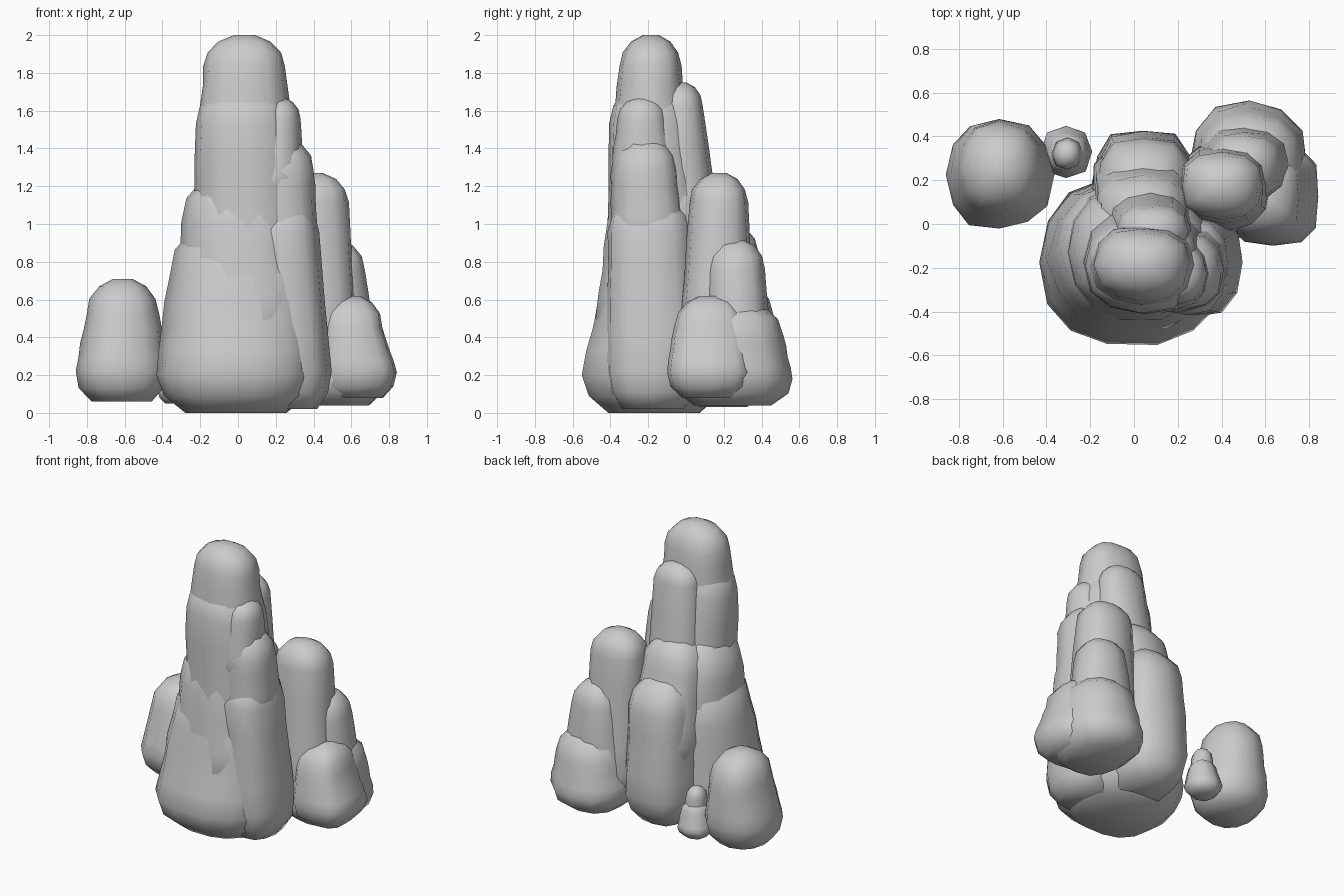
import bpy
import bmesh
import math
import random
from mathutils import Vector

cube = bpy.data.objects.get("Cube")
if cube:
    bpy.data.objects.remove(cube, do_unlink=True)

random.seed(7)


def superellipse(angle, squareness):
    """Point on a rounded square of unit half-width."""
    cosine, sine = math.cos(angle), math.sin(angle)
    return Vector((
        math.copysign(abs(cosine) ** squareness, cosine),
        math.copysign(abs(sine) ** squareness, sine),
    ))


def rock_levels(foot, head, bottom, top):
    """Yield height, bounds and scale: tucked foot, tapering body, domed crown."""
    height = top - bottom
    head_width = min(head[1] - head[0], head[3] - head[2])
    foot_height = min(height / 4, 0.2)
    crown_height = min(height / 3, head_width / 2)
    foot_top = bottom + foot_height
    crown_base = top - crown_height

    tuck = math.radians(50)
    for step in range(2):
        angle = tuck * (1 - step / 2)
        rise = 1 - math.sin(angle) / math.sin(tuck)
        yield bottom + foot_height * rise, foot, math.cos(angle)

    spans = 4
    for step in range(spans + 1):
        blend = step / spans
        bounds = [low + (high - low) * blend for low, high in zip(foot, head)]
        yield foot_top + (crown_base - foot_top) * blend, bounds, 1

    dome = math.radians(75)
    for step in range(1, 4):
        angle = dome * step / 3
        rise = math.sin(angle) / math.sin(dome)
        yield crown_base + crown_height * rise, head, math.cos(angle)


def rock(name, foot, head, bottom, top, sides=12, squareness=0.85):
    """Loft a weathered chunk; bounds are x_min, x_max, y_min, y_max."""
    bm = bmesh.new()
    flutes = [random.uniform(0.96, 1.02) for side in range(sides)]
    rings = []
    for z, bounds, scale in rock_levels(foot, head, bottom, top):
        x_min, x_max, y_min, y_max = bounds
        ring = []
        for side, flute in enumerate(flutes):
            wear = scale * flute * random.uniform(0.98, 1.02)
            offset = superellipse(math.tau * side / sides, squareness) * wear / 2
            x = (x_min + x_max) / 2 + (x_max - x_min) * offset.x
            y = (y_min + y_max) / 2 + (y_max - y_min) * offset.y
            ring.append(bm.verts.new((x, y, z)))
        rings.append(ring)
    for lower, upper in zip(rings, rings[1:]):
        for side in range(sides):
            following = (side + 1) % sides
            bm.faces.new((lower[side], lower[following], upper[following], upper[side]))
    bm.faces.new(list(reversed(rings[0])))
    bm.faces.new(rings[-1])
    bmesh.ops.recalc_face_normals(bm, faces=bm.faces)
    mesh = bpy.data.meshes.new(name)
    bm.to_mesh(mesh)
    bm.free()
    obj = bpy.data.objects.new(name, mesh)
    bpy.context.collection.objects.link(obj)
    bpy.ops.object.select_all(action="DESELECT")
    bpy.context.view_layer.objects.active = obj
    obj.select_set(True)
    bpy.ops.object.shade_smooth_by_angle(angle=math.radians(60))


# Tall central spire, stacked in narrowing stages
rock("spire_base", foot=(-.44, .42, -.57, .22), head=(-.37, .4, -.46, .2),
     bottom=0, top=1.05, sides=14)
rock("spire_shoulder", foot=(-.32, .4, -.48, .2), head=(-.3, .35, -.42, .16),
     bottom=.3, top=1.3, sides=14)
rock("spire_column", foot=(-.24, .36, -.43, .14), head=(-.23, .3, -.41, .03),
     bottom=.6, top=1.75)
rock("spire_crown", foot=(-.22, .3, -.4, .02), head=(-.18, .25, -.35, -.02),
     bottom=1.2, top=2)

# Buttress against the spire's left flank
rock("buttress_base", foot=(.05, .5, -.43, .08), head=(.05, .43, -.42, .03),
     bottom=.02, top=1.15)
rock("buttress_middle", foot=(.05, .42, -.4, 0), head=(.05, .4, -.39, -.04),
     bottom=.8, top=1.46)
rock("buttress_top", foot=(.05, .35, -.4, -.04), head=(.1, .33, -.36, -.1),
     bottom=1.1, top=1.67)

# Slabs stepping down behind the spire
rock("upper_back_slab", foot=(-.15, .28, -.2, .2), head=(-.08, .25, -.15, .09),
     bottom=.6, top=1.75)
rock("middle_back_slab", foot=(-.2, .28, -.2, .38), head=(-.18, .26, -.2, .24),
     bottom=.4, top=1.29, squareness=.7)
rock("lower_back_slab", foot=(-.2, .28, -.2, .44), head=(-.18, .27, -.2, .4),
     bottom=.03, top=1.05, squareness=.7)

# Secondary outcrop: peak, two steps and a broad foot
rock("outcrop_peak", foot=(.2, .65, -.04, .38), head=(.21, .59, .02, .33),
     bottom=.1, top=1.27)
rock("outcrop_rear_step", foot=(.27, .74, .1, .46), head=(.33, .67, .1, .42),
     bottom=.1, top=.92)
rock("outcrop_side_step", foot=(.42, .85, -.11, .36), head=(.44, .77, -.07, .32),
     bottom=.08, top=.62, squareness=.7)
rock("outcrop_foot", foot=(.25, .8, -.08, .57), head=(.3, .77, -.04, .52),
     bottom=.04, top=.6)

# Detached boulder and pebble
rock("small_boulder", foot=(-.86, -.37, -.03, .48), head=(-.8, -.42, .04, .46),
     bottom=.06, top=.71)
rock("pebble_base", foot=(-.43, -.19, .21, .45), head=(-.4, -.21, .23, .42),
     bottom=.05, top=.3, sides=8)
rock("pebble_top", foot=(-.38, -.22, .24, .4), head=(-.37, -.24, .25, .39),
     bottom=.1, top=.39, sides=8)
